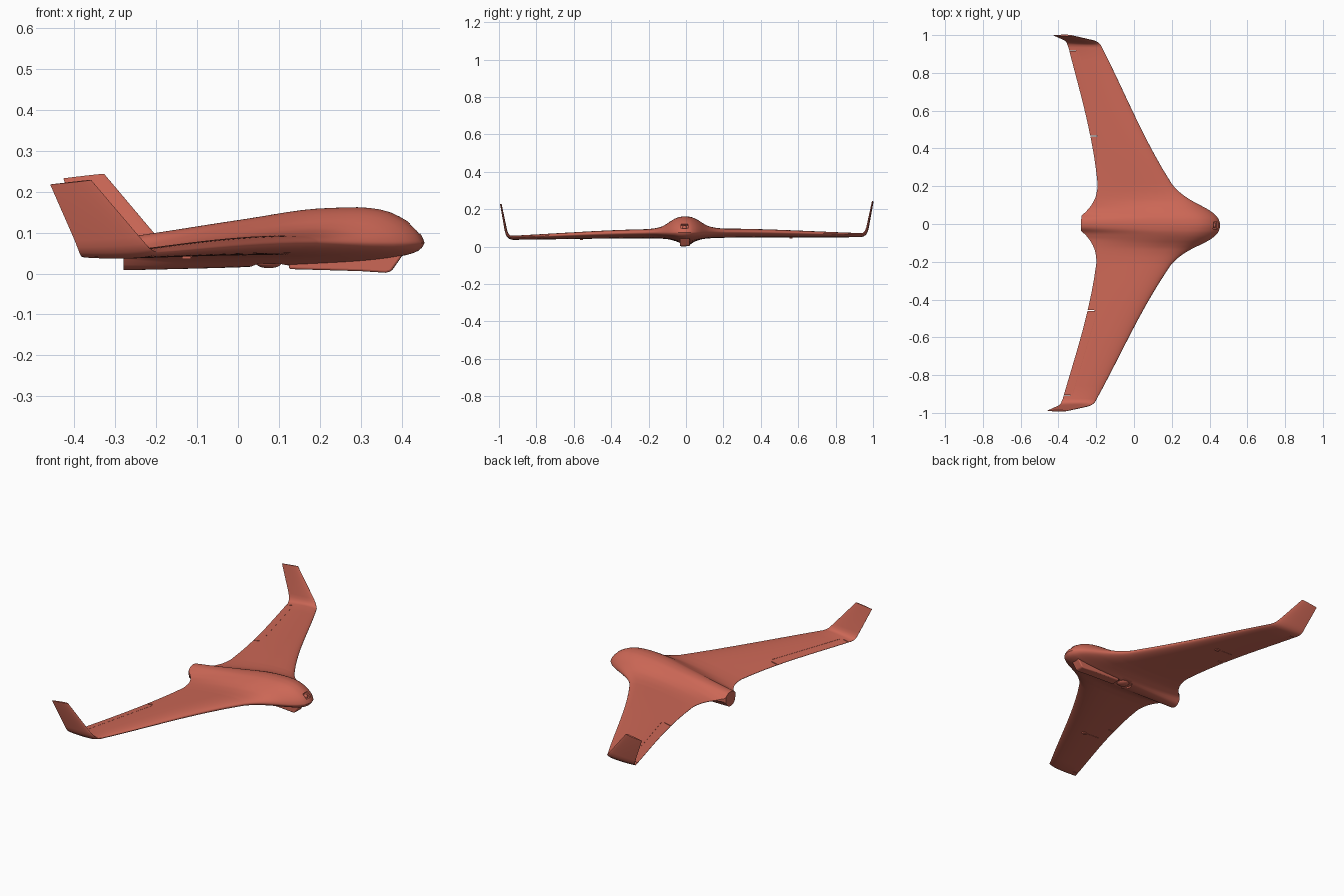
import bpy, bmesh, math
from mathutils import Matrix, Vector

cube = bpy.data.objects.get("Cube")
if cube:
    bpy.data.objects.remove(cube, do_unlink=True)

red = bpy.data.materials.new("coral_red")
red.use_nodes = True
COLOUR = (0.60, 0.135, 0.092, 1)
red.diffuse_color = COLOUR
red.node_tree.nodes["Principled BSDF"].inputs["Base Color"].default_value = COLOUR

# The airframe sits with a slight yaw and roll
POSE = Matrix.Rotation(-0.016, 4, 'Z') @ Matrix.Rotation(0.0075, 4, 'X')


def curve(points, x):
    """Smooth interpolation through (x, value) points."""
    if x <= points[0][0]:
        return points[0][1]
    if x >= points[-1][0]:
        return points[-1][1]
    d = [(b[1] - a[1]) / (b[0] - a[0]) for a, b in zip(points, points[1:])]
    m = [0 if i in (0, len(d)) else (0 if d[i - 1] * d[i] <= 0 else
         2 * d[i - 1] * d[i] / (d[i - 1] + d[i])) for i in range(len(points))]
    m[-1] = d[-1]
    for i in range(len(d)):
        (x0, y0), (x1, y1) = points[i], points[i + 1]
        if x <= x1:
            h, t = x1 - x0, (x - x0) / (x1 - x0)
            return ((2*t**3 - 3*t*t + 1) * y0 + (t**3 - 2*t*t + t) * h * m[i]
                    + (3*t*t - 2*t**3) * y1 + (t**3 - t*t) * h * m[i + 1])


def finish(name, bm, smooth=True):
    bmesh.ops.recalc_face_normals(bm, faces=bm.faces)
    me = bpy.data.meshes.new(name)
    bm.to_mesh(me)
    bm.free()
    me.materials.append(red)
    ob = bpy.data.objects.new(name, me)
    bpy.context.collection.objects.link(ob)
    if smooth:
        shade(ob)
    return ob


def shade(ob):
    bpy.ops.object.select_all(action='DESELECT')
    ob.select_set(True)
    bpy.context.view_layer.objects.active = ob
    bpy.ops.object.shade_smooth_by_angle(angle=math.radians(35))


# Planform edges by distance from the centreline
NOSE_EDGE = [(0, .456), (.03, .449), (.055, .43), (.08, .397), (.1, .36), (.13, .302),
             (.16, .255), (.19, .22), (.22, .194), (.93, -.183)]
TAIL_EDGE = [(0, -.28), (.04, -.279), (.055, -.262), (.07, -.248), (.1, -.225),
             (.15, -.203), (.2, -.196), (.3, -.208), (.5, -.247), (.93, -.362)]
# Centreline body profile, by square root of chord fraction
BODY_TOP = [(0, .075), (.14, .103), (.27, .135), (.38, .156), (.47, .162), (.59, .159),
            (.79, .13), (1, .088)]
BODY_BOTTOM = [(0, .075), (.14, .056), (.27, .043), (.46, .03), (.59, .024), (.79, .015),
               (1, .008)]
# How strongly the body shape replaces the wing shape
TOP_BLEND = [(0, 1), (.03, .95), (.05, .85), (.08, .6), (.1, .4), (.13, .18), (.17, .05), (.21, 0)]
LOW_BLEND = [(0, 1), (.025, .95), (.045, .7), (.07, .4), (.1, .15), (.15, 0)]
TAIL_BLEND = [(0, 1), (.02, .9), (.035, .6), (.045, .25), (.08, 0)]
FRONT_Z = [(0, .075), (.2, .077), (.93, .058)]
REAR_Z = [(0, .055), (.2, .056), (.93, .047)]
HALF_THICK = [(0, .024), (.2, .023), (.93, .010)]
# Winglet stations: y, rise, front x, rear x, cant, half thickness
WINGLET = [(.945, .003, -.191, -.368, 18, .009), (.955, .011, -.201, -.372, 42, .008),
           (.962, .024, -.212, -.377, 65, .007), (.967, .04, -.226, -.383, 80, .0065),
           (.994, .178, -.343, -.443, 80, .004)]


def airfoil(u):
    return 2 * (1.4845*u**.5 - .63*u - 1.758*u*u + 1.4215*u**3 - .5075*u**4)


def surface(y, u, side):
    """Point on the wing-body skin; side is +1 on top and -1 below."""
    a = abs(y)
    x0, x1 = curve(NOSE_EDGE, a), curve(TAIL_EDGE, a)
    mid = curve(FRONT_Z, a) * (1 - u) + curve(REAR_Z, a) * u
    wing = mid + side * (airfoil(u) * curve(HALF_THICK, a) + .0006 * u)
    w = curve(TOP_BLEND if side > 0 else LOW_BLEND, a)
    w += (curve(TAIL_BLEND, a) - w) * u**4
    body = curve(BODY_TOP if side > 0 else BODY_BOTTOM, u**.5)
    return Vector((x0 + (x1 - x0) * u, y, wing + (body - wing) * w))


def winglet_point(row, sign, u, side):
    y, rise, x0, x1, cant, half = row
    mid = (.058 + rise) * (1 - u) + (.047 + rise) * u
    off = side * (airfoil(u) * half + .0006 * u)
    c = math.radians(cant)
    return Vector((x0 + (x1 - x0) * u, sign * (y - off * math.sin(c)), mid + off * math.cos(c)))


# Wing, body and winglets lofted tip to tip in one skin
N = 32
us = [(1 - math.cos(math.pi * i / N)) / 2 for i in range(N + 1)]
samples = [(u, 1) for u in reversed(us)] + [(u, -1) for u in us[1:]]
half_ys = [.008 * i for i in range(1, 28)] + [.224 + .0706 * i for i in range(1, 11)]
spans = [-y for y in reversed(half_ys)] + [0] + half_ys
rings = [[winglet_point(r, -1, u, s) for u, s in samples] for r in reversed(WINGLET)]
rings += [[surface(y, u, s) for u, s in samples] for y in spans]
rings += [[winglet_point(r, 1, u, s) for u, s in samples] for r in WINGLET]
bm = bmesh.new()
loft = [[bm.verts.new(p) for p in ring] for ring in rings]
for a, b in zip(loft, loft[1:]):
    for i in range(len(a)):
        j = (i + 1) % len(a)
        bm.faces.new((a[i], a[j], b[j], b[i]))
bm.faces.new(loft[0])
bm.faces.new(loft[-1])
airframe = finish("wing_and_body", bm, smooth=False)


def box(bm, centre, size, rot=Matrix()):
    m = Matrix.Translation(centre) @ rot @ Matrix.Diagonal((*size, 1))
    bmesh.ops.create_cube(bm, size=1, matrix=m)


def cut(bm):
    tool = finish("cutter", bm, smooth=False)
    tool.hide_render = True
    mod = airframe.modifiers.new("cut", 'BOOLEAN')
    mod.operation, mod.solver, mod.object = 'DIFFERENCE', 'EXACT', tool
    bpy.context.view_layer.objects.active = airframe
    bpy.ops.object.modifier_apply(modifier="cut")
    bpy.data.objects.remove(tool, do_unlink=True)


# Elevon gaps, hinge grooves and nose camera recess
bm = bmesh.new()
for s in (-1, 1):
    box(bm, (-.235, s * .462, .05), (.07, .005, .1))
    box(bm, (-.36, s * .912, .05), (.075, .003, .1))
    p, q = surface(s * .475, .82, 1), surface(s * .9, .76, 1)
    box(bm, (p + q) / 2, ((q - p).length, .002, .002),
        (q - p).to_track_quat('X', 'Z').to_matrix().to_4x4())
box(bm, (.437, 0, .114), (.034, .038, .034), Matrix.Rotation(math.radians(45), 4, 'Y'))
cut(bm)

# Round belly bay
bm = bmesh.new()
bmesh.ops.create_cone(bm, cap_ends=True, segments=40, radius1=.047, radius2=.047, depth=.04,
                      matrix=Matrix.Translation((.075, 0, .005)))
cut(bm)
shade(airframe)
parts = [airframe]

# Camera lens in the nose recess
bm = bmesh.new()
bmesh.ops.create_uvsphere(bm, u_segments=20, v_segments=10, radius=.013,
                          matrix=Matrix.Translation((.422, 0, .1)))
parts.append(finish("nose_camera", bm))

# Belly sensor dome
bm = bmesh.new()
bmesh.ops.create_uvsphere(bm, u_segments=28, v_segments=14, radius=1,
                          matrix=Matrix.Translation((.075, 0, .027)) @ Matrix.Diagonal((.032, .032, .014, 1)))
parts.append(finish("belly_dome", bm))

# Landing skid under the nose
bm = bmesh.new()
side = [(.405, .05), (.392, .03), (.375, .006), (.362, .002), (.3, .006), (.125, .011),
        (.125, .045), (.3, .06)]
face = bm.faces.new([bm.verts.new((x, -.026, z)) for x, z in side])
ext = bmesh.ops.extrude_face_region(bm, geom=[face])
bmesh.ops.translate(bm, vec=(0, .052, 0), verts=[v for v in ext["geom"] if isinstance(v, bmesh.types.BMVert)])
skid = finish("landing_skid", bm)
bev = skid.modifiers.new("round", 'BEVEL')
bev.width, bev.segments = .005, 3
parts.append(skid)

# Servo fairing and control horn under each wing
for s, label in ((1, "left"), (-1, "right")):
    bm = bmesh.new()
    p, q = surface(s * .56, .4, -1), surface(s * .56, .8, -1)
    box(bm, (p + q) / 2, ((q - p).length, .006, .004),
        (q - p).to_track_quat('X', 'Z').to_matrix().to_4x4())
    box(bm, surface(s * .56, .45, -1), (.022, .016, .012))
    parts.append(finish(label + "_servo", bm, smooth=False))

for ob in parts:
    ob.data.transform(POSE)
